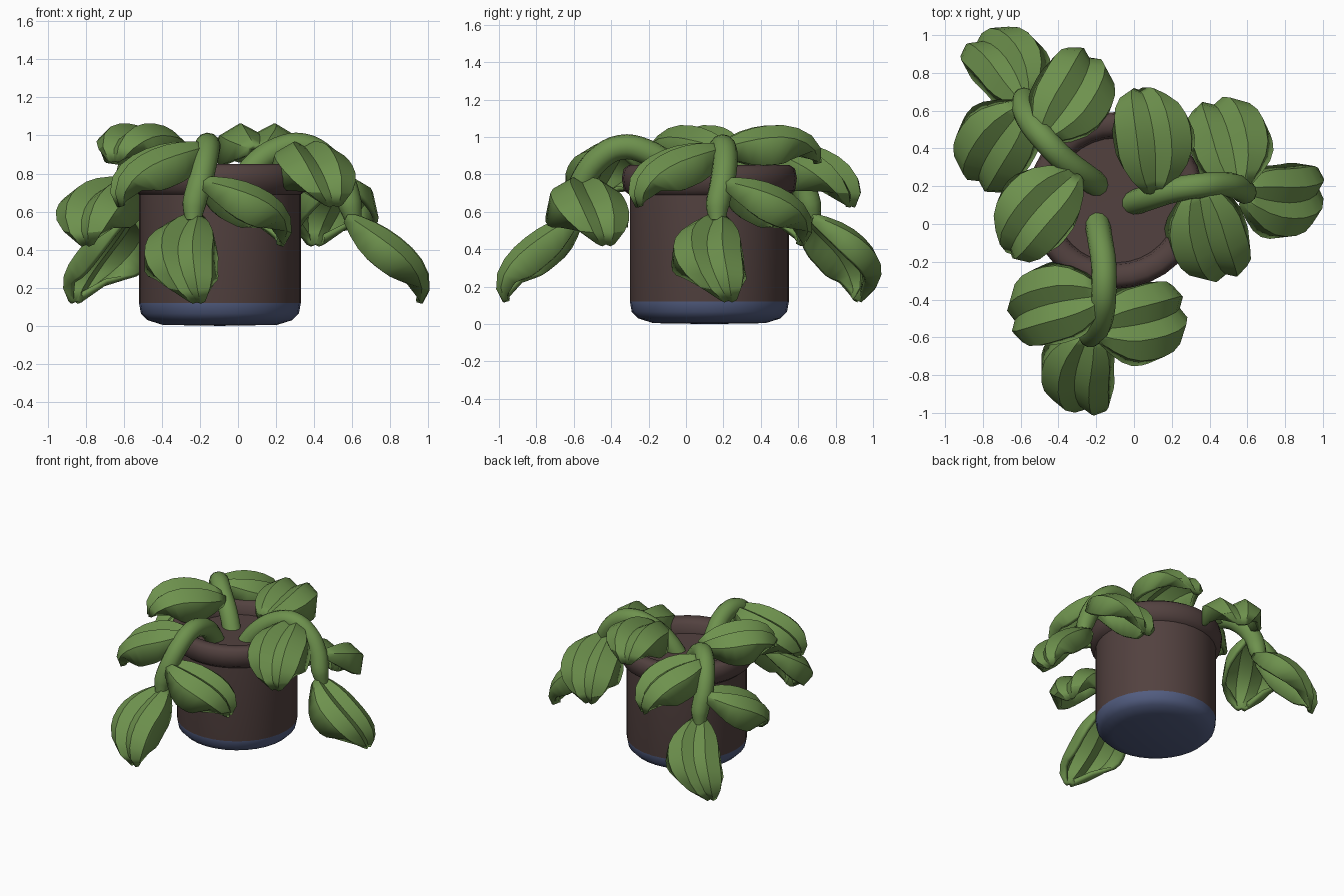
import bpy, math
from mathutils import Vector, Matrix

if "Cube" in bpy.data.objects:
    bpy.data.objects.remove(bpy.data.objects["Cube"])

def material(name, rgb):
    m = bpy.data.materials.new(name)
    m.diffuse_color = (*rgb, 1)
    m.use_nodes = True
    m.node_tree.nodes["Principled BSDF"].inputs["Base Color"].default_value = m.diffuse_color
    return m

GREEN = material("leaf green", (0.155, 0.285, 0.075))
BROWN = material("pot brown", (0.085, 0.053, 0.05))
BLUE = material("base blue", (0.085, 0.11, 0.22))

def make_object(name, verts, faces, mats):
    me = bpy.data.meshes.new(name)
    me.from_pydata(verts, [], faces)
    for m in mats:
        me.materials.append(m)
    ob = bpy.data.objects.new(name, me)
    bpy.context.collection.objects.link(ob)
    return ob

def smooth(ob, angle):
    bpy.ops.object.select_all(action='DESELECT')
    ob.select_set(True)
    bpy.context.view_layer.objects.active = ob
    bpy.ops.object.shade_smooth_by_angle(angle=math.radians(angle))

# Pot: one lathed profile with blue foot, rounded rim and soil surface
CX, CY = -0.095, 0.125
PROFILE = [(0.30, 0.005), (0.38, 0.03), (0.415, 0.065), (0.425, 0.12), (0.425, 0.69),
           (0.458, 0.715), (0.468, 0.78), (0.458, 0.83), (0.43, 0.85), (0.375, 0.845),
           (0.34, 0.82), (0.33, 0.755)]
SEG = 32
verts, faces = [], []
for r, z in PROFILE:
    for k in range(SEG):
        a = 2 * math.pi * k / SEG
        verts.append((CX + r * math.cos(a), CY + r * math.sin(a), z))
for i in range(len(PROFILE) - 1):
    for k in range(SEG):
        n = (k + 1) % SEG
        faces.append((i * SEG + k, i * SEG + n, (i + 1) * SEG + n, (i + 1) * SEG + k))
bottom, soil = len(verts), len(verts) + 1
verts += [(CX, CY, 0), (CX, CY, 0.75)]
last = (len(PROFILE) - 1) * SEG
for k in range(SEG):
    n = (k + 1) % SEG
    faces.append((bottom, n, k))
    faces.append((last + k, last + n, soil))
pot = make_object("pot", verts, faces, [BROWN, BLUE])
for p in pot.data.polygons:
    p.material_index = 1 if p.center.z < 0.11 else 0
smooth(pot, 48)

# Leaf: cupped strip with a centre valley, two ridges, deep edges and a curled, skewed tip
WIDTHS = [0.3, 0.62, 0.85, 0.97, 1.0, 1.0, 0.96, 0.85, 0.62, 0.25]
SECTION = [(-1, -0.78), (-0.92, -0.1), (-0.42, 0.2), (0, -0.02),
           (0.42, 0.2), (0.92, -0.1), (1, -0.78)]

def leaf(name, frame, base, azimuth, pitch0, pitch1, curl, length, half=0.215, skew=0.04):
    a = math.radians(azimuth)
    side = Vector((-math.sin(a), math.cos(a), 0))
    pos = Vector(base)
    verts, faces = [], []
    n, m = len(WIDTHS), len(SECTION)
    for i, w in enumerate(WIDTHS):
        u = i / (n - 1)
        p = math.radians(pitch0 + (pitch1 - pitch0) * u + curl * u ** 4)
        d = Vector((math.cos(a) * math.cos(p), math.sin(a) * math.cos(p), math.sin(p)))
        up = d.cross(side)
        mid = pos + side * skew * (u ** 3 - math.sin(math.pi * u) * 0.6)
        for v, h in SECTION:
            verts.append(frame @ (mid + side * v * w * half + up * h * w * half))
        pos = pos + d * length / (n - 1)
    for i in range(n - 1):
        for j in range(m - 1):
            q = i * m + j
            faces.append((q, q + m, q + m + 1, q + 1))
    ob = make_object(name, verts, faces, [GREEN])
    s = ob.modifiers.new("thickness", 'SOLIDIFY')
    s.thickness = 0.03
    s.offset = -1
    smooth(ob, 32)

# Stem: arching tube in a local frame (x = forward, y = left)
PATH = [(0, 0, 0.66, 1), (0.12, 0.02, 0.83, 1), (0.26, 0.04, 0.925, 1), (0.39, 0.04, 0.945, 1),
        (0.51, 0.03, 0.88, 1), (0.60, 0.0, 0.75, 1), (0.63, -0.03, 0.64, 0.95),
        (0.65, -0.035, 0.55, 0.65)]

def stem(name, frame):
    cu = bpy.data.curves.new(name, 'CURVE')
    cu.dimensions = '3D'
    cu.bevel_depth = 0.067
    cu.bevel_resolution = 4
    cu.resolution_u = 4
    cu.use_fill_caps = True
    sp = cu.splines.new('BEZIER')
    sp.bezier_points.add(len(PATH) - 1)
    for bp, (x, y, z, r) in zip(sp.bezier_points, PATH):
        bp.co = frame @ Vector((x, y, z))
        bp.radius = r
        bp.handle_left_type = bp.handle_right_type = 'AUTO'
    cu.materials.append(GREEN)
    ob = bpy.data.objects.new(name, cu)
    bpy.context.collection.objects.link(ob)
    bpy.ops.object.select_all(action='DESELECT')
    ob.select_set(True)
    bpy.context.view_layer.objects.active = ob
    bpy.ops.object.convert(target='MESH')
    smooth(bpy.context.object, 40)

# Three branches: start point, heading, leaf turn, and whether it has the extra upper leaf
BRANCHES = [("front", -0.20, 0.04, -90, 0, False),
            ("right", -0.04, 0.10, 9, -7, True),
            ("back_left", -0.165, 0.185, 134, 0, True)]
for label, x, y, heading, turn, extra in BRANCHES:
    frame = Matrix.Translation((x, y, 0)) @ Matrix.Rotation(math.radians(heading), 4, 'Z')
    shift = 0.03 if turn else 0
    stem(label + "_stem", frame)
    leaf(label + "_end_leaf", frame, (0.62, -0.035, 0.585), -9 + turn / 3, -27, -50, -95,
         0.66, 0.195, 0.08)
    leaf(label + "_right_leaf", frame, (0.42 - shift, 0.03, 0.95), -77 + turn, -6, -40, -95, 0.645)
    leaf(label + "_left_leaf", frame, (0.60, 0.0, 0.77), 102 + turn, -10, -42, -100, 0.64)
    if extra:
        leaf(label + "_upper_leaf", frame, (0.16, 0.04, 0.94), 93 + turn, 24, -20, -90, 0.64)
